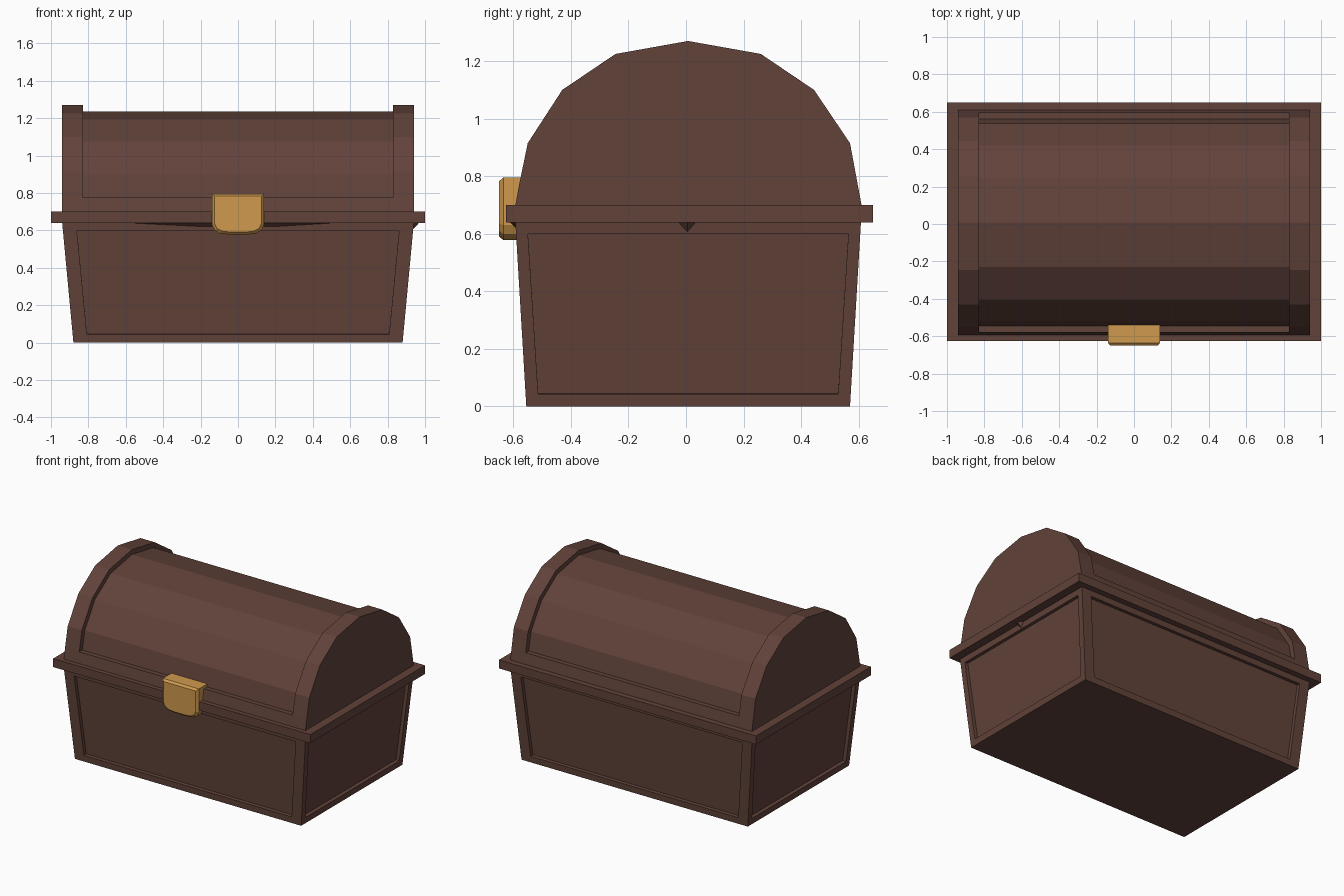
import bpy, bmesh
from mathutils import Vector

if "Cube" in bpy.data.objects:
    bpy.data.objects.remove(bpy.data.objects["Cube"])


def material(name, rgb):
    m = bpy.data.materials.new(name)
    m.diffuse_color = (*rgb, 1)
    m.use_nodes = True
    m.node_tree.nodes["Principled BSDF"].inputs["Base Color"].default_value = m.diffuse_color
    return m


wood = material("dark_wood", (0.12, 0.055, 0.042))
brass = material("brass", (0.62, 0.32, 0.075))


def finish(bm, name, mat):
    bmesh.ops.remove_doubles(bm, verts=bm.verts, dist=1e-5)
    bmesh.ops.recalc_face_normals(bm, faces=bm.faces)
    me = bpy.data.meshes.new(name)
    bm.to_mesh(me)
    bm.free()
    me.materials.append(mat)
    ob = bpy.data.objects.new(name, me)
    bpy.context.collection.objects.link(ob)
    return ob


def loft(rings):
    """Skin matching closed rings and cap both ends."""
    bm = bmesh.new()
    vs = [[bm.verts.new(p) for p in r] for r in rings]
    n = len(rings[0])
    for a, b in zip(vs, vs[1:]):
        for i in range(n):
            j = (i + 1) % n
            pts = [a[i], a[j], b[j], b[i]]
            uniq = {tuple(round(c, 5) for c in v.co): v for v in pts}
            if len(uniq) > 2:
                bm.faces.new(list(uniq.values()))
    for r in (vs[0], vs[-1]):
        uniq = {tuple(round(c, 5) for c in v.co): v for v in r}
        bm.faces.new(list(uniq.values()))
    bmesh.ops.remove_doubles(bm, verts=bm.verts, dist=1e-5)
    bmesh.ops.recalc_face_normals(bm, faces=bm.faces)
    return bm


def rect(x, y0, y1, z):
    return [(-x, y0, z), (x, y0, z), (x, y1, z), (-x, y1, z)]


# Tapered body with a recessed panel on each of the four walls
bm = loft([rect(0.88, -0.555, 0.57, 0), rect(0.94, -0.593, 0.608, 0.64)])
walls = [f for f in bm.faces if abs(f.normal.z) < 0.5]
bmesh.ops.inset_individual(bm, faces=walls, thickness=0.06, depth=0)
for f in walls:
    if abs(f.normal.y) > 0.5:
        for v in f.verts:
            v.co.x *= 0.962
bmesh.ops.inset_individual(bm, faces=walls, thickness=0, depth=-0.025)
finish(bm, "body", wood)

# Rim between body and lid
finish(loft([rect(1, -0.625, 0.65, 0.64), rect(1, -0.625, 0.65, 0.70)]), "rim", wood)

# Domed lid: full-height end bands, sunken middle field above a low sill
arc = [(-0.55, 0.915), (-0.43, 1.10), (-0.245, 1.225), (0.007, 1.27),
       (0.26, 1.225), (0.445, 1.10), (0.57, 0.915)]
foot = [(-0.593, 0.70), (-0.579, 0.775)]
foot_back = [(0.596, 0.775), (0.61, 0.70)]
outer = foot + [foot[1]] + arc + [foot_back[0]] + foot_back
k = 0.94
sunk = [(0.007 + (y - 0.007) * k, 0.70 + (z - 0.70) * k) for y, z in arc]
inner = foot + [(-0.545, 0.775)] + sunk + [(0.562, 0.775)] + foot_back
sections = [(-0.94, outer), (-0.83, outer), (-0.83, inner),
            (0.83, inner), (0.83, outer), (0.94, outer)]
finish(loft([[(x, y, z) for y, z in s] for x, s in sections]), "lid", wood)

# Brass latch with a rounded lower end and bevelled front edge
half = [(0.14, 0.795), (0.14, 0.63), (0.125, 0.60), (0.095, 0.583), (0.05, 0.578)]
shape = half + [(-x, z) for x, z in reversed(half)]
front = [(x * 0.9, 0.69 + (z - 0.69) * 0.88) for x, z in shape]
finish(loft([[(x, -0.535, z) for x, z in shape],
             [(x, -0.635, z) for x, z in shape],
             [(x, -0.65, z) for x, z in front]]), "latch", brass)


# Shallow wedges under the rim on the front and right walls
def wedge(name, points):
    b = bmesh.new()
    for p in points:
        b.verts.new(p)
    bmesh.ops.convex_hull(b, input=b.verts)
    finish(b, name, wood)


wedge("front_wedge", [(-0.77, -0.585, 0.642), (0.67, -0.585, 0.642), (-0.2, -0.585, 0.615),
                      (0.2, -0.585, 0.615), (-0.25, -0.615, 0.642), (0.25, -0.615, 0.642)])
wedge("side_wedge", [(0.93, -0.04, 0.642), (0.93, 0.045, 0.642),
                     (0.93, 0.005, 0.60), (0.97, 0.005, 0.642)])
